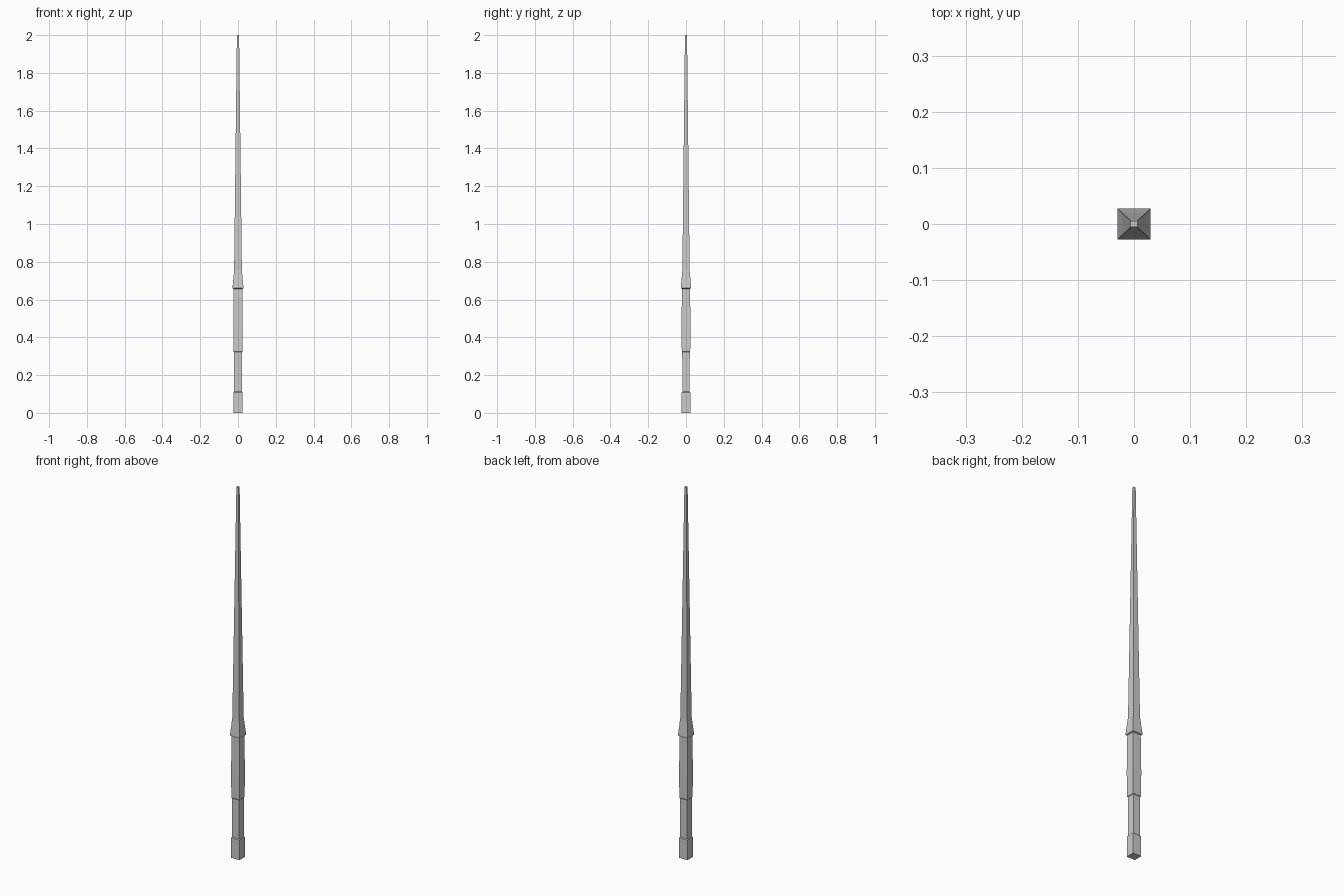
import bpy, bmesh

if "Cube" in bpy.data.objects:
    bpy.data.objects.remove(bpy.data.objects["Cube"])

DEPTH = 0.94  # the cross-section is slightly narrower front to back


def square_shaft(name, rings):
    """Four-sided closed shaft from (height, half width) rings."""
    bm = bmesh.new()
    previous = None
    for z, w in rings:
        d = w * DEPTH
        ring = [bm.verts.new((x * w, y * d, z))
                for x, y in ((-1, -1), (1, -1), (1, 1), (-1, 1))]
        if previous is None:
            bm.faces.new(ring[::-1])
        else:
            for i in range(4):
                j = (i + 1) % 4
                bm.faces.new((previous[i], previous[j], ring[j], ring[i]))
        previous = ring
    bm.faces.new(previous)
    bmesh.ops.recalc_face_normals(bm, faces=bm.faces)
    mesh = bpy.data.meshes.new(name)
    bm.to_mesh(mesh)
    bm.free()
    obj = bpy.data.objects.new(name, mesh)
    bpy.context.collection.objects.link(obj)
    return obj


# Handle: pommel block, narrow neck, swelling grip, flared collar,
# then the long tapering shaft, all one continuous skin
square_shaft("wand", [
    (0.0, 0.0245), (0.108, 0.0245),      # pommel
    (0.112, 0.0207), (0.322, 0.0212),    # neck
    (0.325, 0.0238), (0.455, 0.0250),    # grip swelling
    (0.657, 0.0230),                     # upper grip
    (0.660, 0.0295), (0.755, 0.0205),    # collar
    (2.0, 0.0058),                       # tip
])
